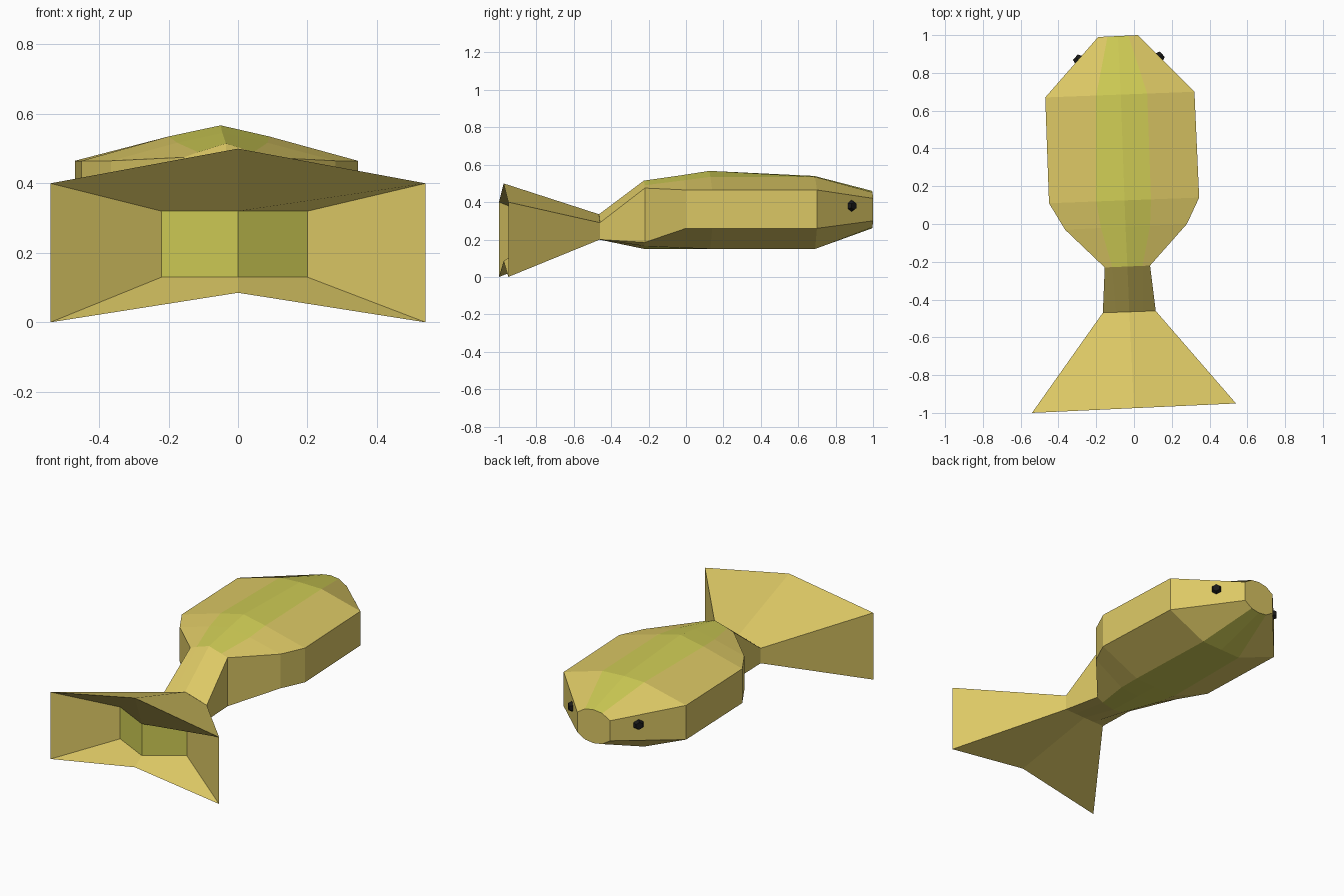
import bpy, bmesh
from mathutils import Vector

if "Cube" in bpy.data.objects:
    bpy.data.objects.remove(bpy.data.objects["Cube"])


def material(name, rgb):
    m = bpy.data.materials.new(name)
    m.diffuse_color = (*rgb, 1)
    m.use_nodes = True
    m.node_tree.nodes["Principled BSDF"].inputs["Base Color"].default_value = m.diffuse_color
    return m


YELLOW = material("yellow", (0.72, 0.58, 0.13))
GREEN = material("green_yellow", (0.62, 0.60, 0.09))
BLACK = material("black", (0.01, 0.01, 0.01))


def new_object(name, bm, mats):
    bmesh.ops.recalc_face_normals(bm, faces=bm.faces)
    me = bpy.data.meshes.new(name)
    bm.to_mesh(me)
    bm.free()
    ob = bpy.data.objects.new(name, me)
    for m in mats:
        me.materials.append(m)
    bpy.context.collection.objects.link(ob)
    return ob


def body_ring(left, right, zlo, zhi, xs, strip_top, top, strip_low, low):
    """Ten-sided cross-section; y slants from the left to the right edge."""
    (xl, yl), (xr, yr) = left, right
    a, b, c = xs
    flat = [(xr, zlo), (xr, zhi), (c, strip_top), (b, top), (a, strip_top),
            (xl, zhi), (xl, zlo), (a, strip_low), (b, low), (c, strip_low)]
    return [(x, yl + (yr - yl) * (x - xl) / (xr - xl), z) for x, z in flat]


def loft(bm, rings):
    """Quads between successive rings; returns bands of faces and vertex rings."""
    vs = [[bm.verts.new(p) for p in r] for r in rings]
    n = len(vs[0])
    bands = [[bm.faces.new((p[i], p[(i + 1) % n], q[(i + 1) % n], q[i]))
              for i in range(n)] for p, q in zip(vs, vs[1:])]
    return vs, bands


# Body: nose to narrow waist
rings = [
    body_ring((-0.19, 0.99), (0.02, 1.0), 0.30, 0.42, (-0.14, -0.085, -0.03), 0.452, 0.46, 0.268, 0.26),
    body_ring((-0.47, 0.67), (0.32, 0.70), 0.26, 0.465, (-0.20, -0.07, 0.07), 0.535, 0.54, 0.15, 0.15),
    body_ring((-0.45, 0.11), (0.345, 0.14), 0.26, 0.465, (-0.20, -0.05, 0.09), 0.535, 0.567, 0.15, 0.15),
    body_ring((-0.365, -0.03), (0.28, 0.0), 0.26, 0.465, (-0.175, -0.045, 0.085), 0.517, 0.545, 0.155, 0.15),
    body_ring((-0.155, -0.23), (0.085, -0.22), 0.185, 0.475, (-0.115, -0.035, 0.045), 0.49, 0.515, 0.165, 0.15),
    body_ring((-0.165, -0.47), (0.115, -0.46), 0.20, 0.29, (-0.095, -0.025, 0.045), 0.313, 0.335, 0.20, 0.20),
]
bm = bmesh.new()
vs, bands = loft(bm, rings)
bm.faces.new(vs[0])
for band in bands[:4]:
    for i in (2, 3, 7, 8):
        band[i].material_index = 1
new_object("body", bm, [YELLOW, GREEN])

# Tail: flared six-sided funnel with a shallow recess in its end
bm = bmesh.new()


def tail_ring(left, mid, right, low, lowmid, high, highmid):
    return [(*right, low), (*right, high), (*mid, highmid),
            (*left, high), (*left, low), (*mid, lowmid)]


vs, bands = loft(bm, [
    tail_ring((-0.165, -0.47), (-0.025, -0.465), (0.115, -0.46), 0.20, 0.20, 0.29, 0.335),
    tail_ring((-0.54, -1.0), (0, -0.975), (0.54, -0.95), 0, 0.085, 0.40, 0.50),
    tail_ring((-0.22, -0.80), (0, -0.91), (0.20, -0.77), 0.13, 0.13, 0.32, 0.32),
])
end = vs[2]
for idx in ((0, 1, 2, 5), (2, 3, 4, 5)):
    bm.faces.new([end[i] for i in idx]).material_index = 1
new_object("tail", bm, [YELLOW, GREEN])

# Eyes: small six-sided studs on the slanted cheeks
for name, pos, out in (("right_eye", (0.135, 0.885, 0.38), (0.71, 0.70, 0)),
                       ("left_eye", (-0.295, 0.87, 0.38), (-0.76, 0.65, 0))):
    bm = bmesh.new()
    bmesh.ops.create_cone(bm, cap_ends=True, segments=6, radius1=0.04,
                          radius2=0.022, depth=0.04)
    ob = new_object(name, bm, [BLACK])
    ob.location = pos
    ob.rotation_euler = Vector(out).to_track_quat('Z', 'Y').to_euler()
